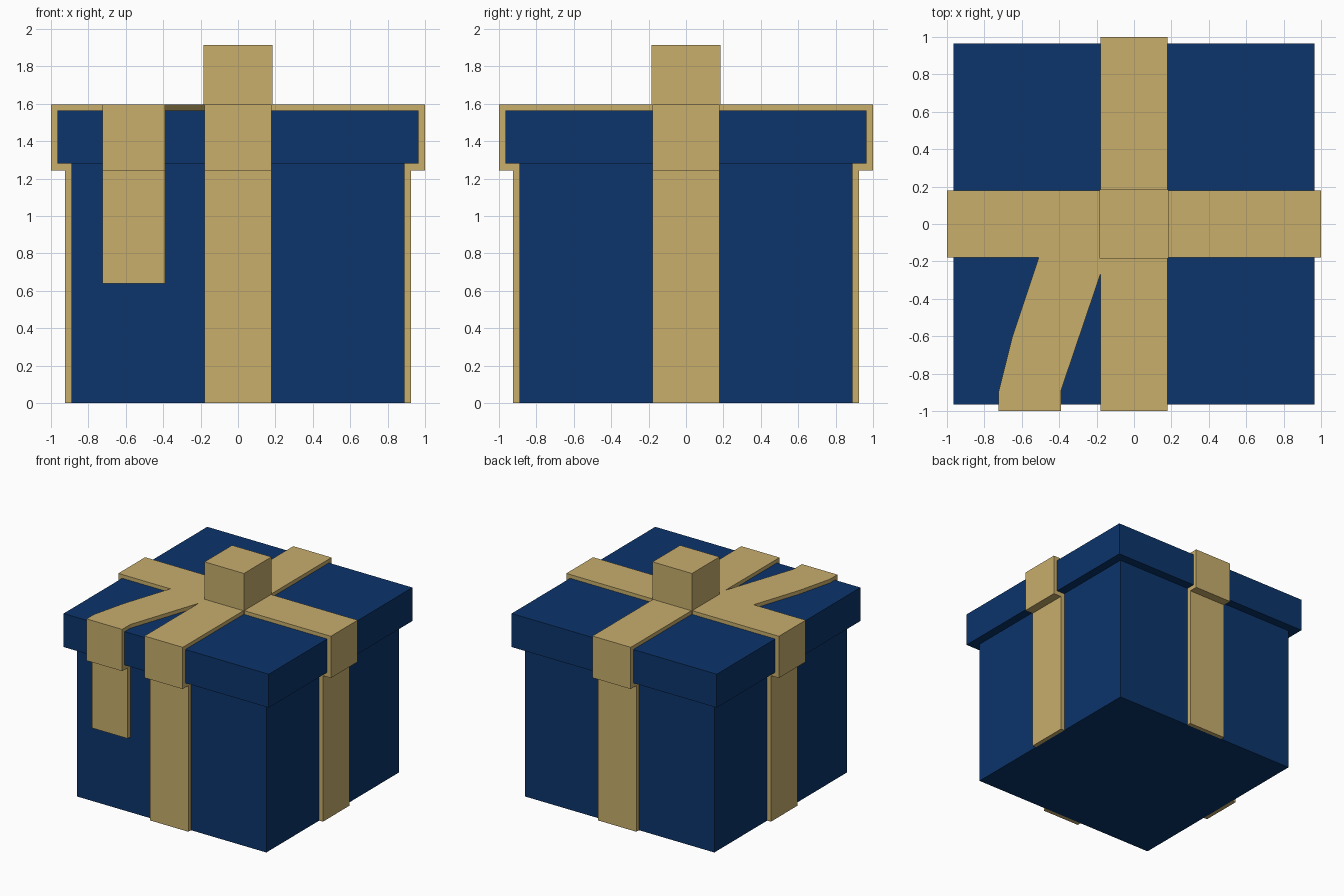
import bpy, bmesh
from math import pi
from mathutils import Matrix

cube = bpy.data.objects.get("Cube")
if cube:
    bpy.data.objects.remove(cube, do_unlink=True)


def make_material(name, rgb):
    mat = bpy.data.materials.new(name)
    mat.use_nodes = True
    mat.diffuse_color = (*rgb, 1)
    mat.node_tree.nodes["Principled BSDF"].inputs["Base Color"].default_value = (*rgb, 1)
    return mat


BLUE = make_material("navy blue", (0.0035, 0.035, 0.15))
GOLD = make_material("ribbon gold", (0.58, 0.425, 0.152))

BODY, LID, LID_BOTTOM, LID_TOP = 0.89, 0.965, 1.28, 1.565
T = 0.035                      # ribbon thickness
TOP = LID_TOP + 0.032          # top of the flat ribbon
HALF = 0.18                    # half ribbon width


def prism(name, points, offset, mat, matrix=Matrix()):
    """Extrude a closed 3D outline by an offset vector."""
    bm = bmesh.new()
    face = bm.faces.new([bm.verts.new(p) for p in points])
    ext = bmesh.ops.extrude_face_region(bm, geom=[face])
    verts = [v for v in ext["geom"] if isinstance(v, bmesh.types.BMVert)]
    bmesh.ops.translate(bm, verts=verts, vec=offset)
    bmesh.ops.recalc_face_normals(bm, faces=bm.faces)
    bm.transform(matrix)
    mesh = bpy.data.meshes.new(name)
    bm.to_mesh(mesh)
    bm.free()
    mesh.materials.append(mat)
    obj = bpy.data.objects.new(name, mesh)
    bpy.context.collection.objects.link(obj)
    return obj


def block(name, half, z0, z1, mat):
    corners = [(-half, -half, z0), (half, -half, z0), (half, half, z0), (-half, half, z0)]
    return prism(name, corners, (0, 0, z1 - z0), mat)


def strap(name, x0, x1, start, bottom, angle=0):
    """Ribbon that runs out over the lid, under its rim and down the front."""
    profile = [(start, LID_TOP), (LID, LID_TOP), (LID, LID_BOTTOM), (BODY, LID_BOTTOM),
               (BODY, bottom), (BODY + T, bottom), (BODY + T, LID_BOTTOM - T - 0.003),
               (LID + T, LID_BOTTOM - T - 0.003), (LID + T, TOP), (start, TOP)]
    return prism(name, [(x0, -d, z) for d, z in profile], (x1 - x0, 0, 0), GOLD,
                 Matrix.Rotation(angle, 4, "Z"))


# Box and lid
block("box_body", BODY, 0, LID_BOTTOM, BLUE)
block("box_lid", LID, LID_BOTTOM, LID_TOP, BLUE)

# Four ribbon arms and the square knot
for i, side in enumerate(("front", "left", "back", "right")):
    strap(side + "_ribbon", -HALF, HALF, HALF, 0, i * pi / 2)
block("ribbon_knot", 0.185, LID_TOP, 1.915, GOLD)

# Loose ribbon end: slanted part on the lid, then the hanging part
slant = [(-0.51, -HALF), (-HALF, -HALF), (-HALF, -0.27), (-0.39, -0.89), (-0.39, -0.9),
         (-0.725, -0.9), (-0.65, -0.6)]
prism("loose_ribbon_top", [(x, y, LID_TOP) for x, y in slant], (0, 0, TOP - LID_TOP), GOLD)
strap("loose_ribbon_end", -0.725, -0.39, 0.9, 0.64)
